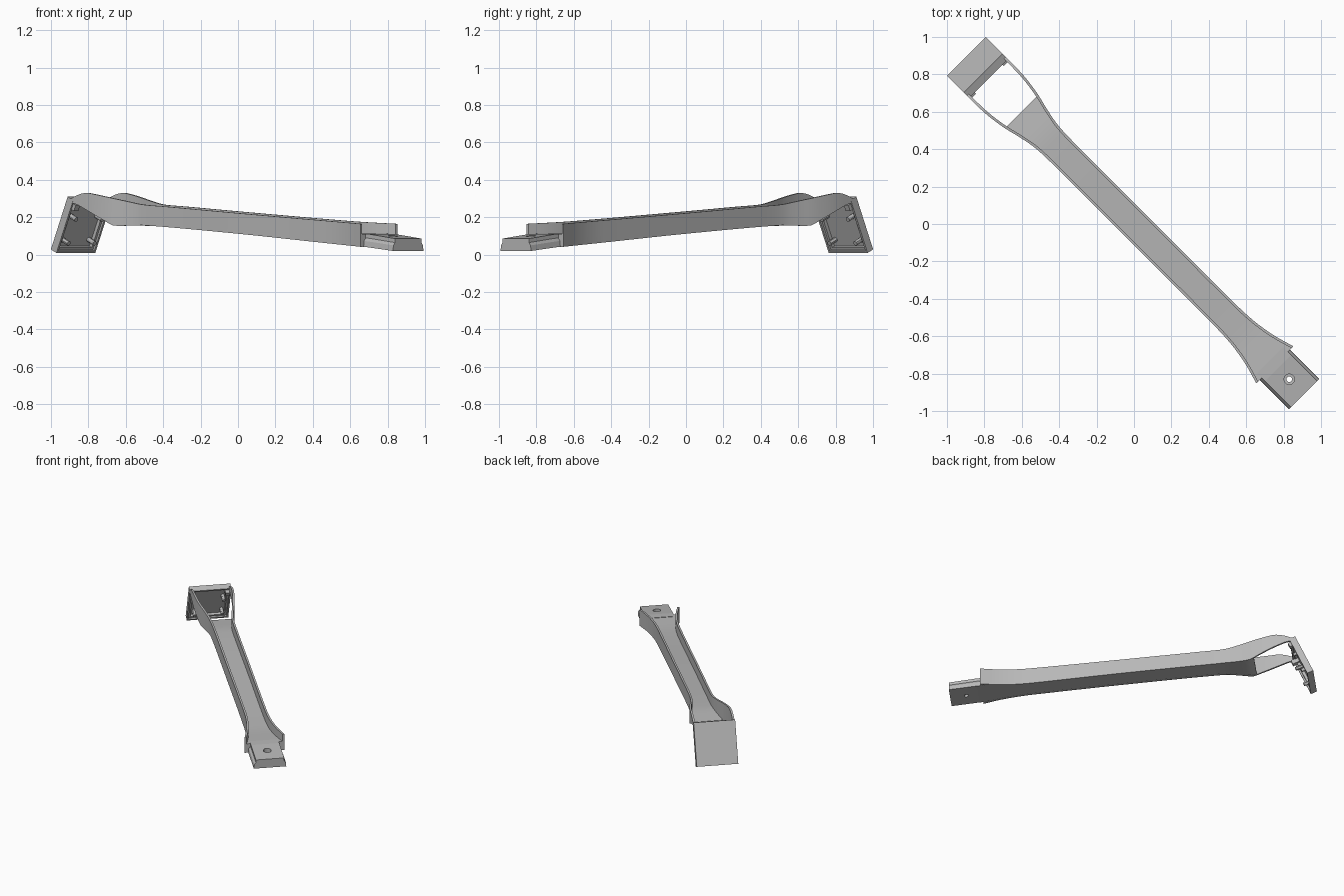
import bpy, bmesh, math
from mathutils import Vector, Matrix

if "Cube" in bpy.data.objects:
    bpy.data.objects.remove(bpy.data.objects["Cube"])

R = math.sqrt(0.5)
# local axes: u runs along the arm (pad end to foot end), v runs across it
FRAME = Matrix(((R, R, 0, 0), (-R, R, 0, 0), (0, 0, 1, 0), (0, 0, 0, 1)))

grey = bpy.data.materials.new("plain_grey")
grey.diffuse_color = (0.48, 0.48, 0.48, 1)
grey.use_nodes = True
grey.node_tree.nodes["Principled BSDF"].inputs["Base Color"].default_value = grey.diffuse_color


def finish(name, bm, smooth=True):
    bmesh.ops.recalc_face_normals(bm, faces=bm.faces)
    bm.transform(FRAME)
    me = bpy.data.meshes.new(name)
    bm.to_mesh(me)
    bm.free()
    me.materials.append(grey)
    ob = bpy.data.objects.new(name, me)
    bpy.context.collection.objects.link(ob)
    if smooth:
        bpy.ops.object.select_all(action='DESELECT')
        bpy.context.view_layer.objects.active = ob
        ob.select_set(True)
        bpy.ops.object.shade_smooth_by_angle(angle=math.radians(30))
    return ob


def loft(name, rings, smooth=True):
    """Join equal rings of points into a closed solid."""
    bm = bmesh.new()
    vs = [[bm.verts.new(p) for p in ring] for ring in rings]
    n = len(vs[0])
    for a, b in zip(vs, vs[1:]):
        for i in range(n):
            j = (i + 1) % n
            bm.faces.new((a[i], a[j], b[j], b[i]))
    bm.faces.new(vs[0])
    bm.faces.new(vs[-1])
    return finish(name, bm, smooth)


def curve(pts, u):
    """Smooth monotone-ish interpolation through (u, value) points."""
    u = min(max(u, pts[0][0]), pts[-1][0])
    k = next(i for i in range(len(pts) - 1) if u <= pts[i + 1][0])

    def slope(i):
        a, b = pts[max(i - 1, 0)], pts[min(i + 1, len(pts) - 1)]
        return (b[1] - a[1]) / (b[0] - a[0])
    (u0, y0), (u1, y1) = pts[k], pts[k + 1]
    h = u1 - u0
    t = (u - u0) / h
    return ((2*t**3 - 3*t**2 + 1) * y0 + (t**3 - 2*t**2 + t) * h * slope(k)
            + (3*t**2 - 2*t**3) * y1 + (t**3 - t**2) * h * slope(k + 1))


# arm outlines along u: half width, wall top, wall bottom, web top
HALF = [(-1.13, .147), (-.98, .144), (-.86, .128), (-.75, .102), (-.65, .085), (-.5, .081),
        (0, .081), (.7, .081), (.83, .088), (.95, .108), (1.065, .140)]
TOP = [(-1.13, .292), (-1.08, .315), (-1.01, .330), (-.94, .322), (-.74, .285), (-.64, .268),
       (-.48, .258), (.08, .222), (.8, .178), (1.065, .165)]
LOW = [(-1.13, .278), (-1.07, .268), (-.87, .178), (-.83, .157), (-.74, .155), (-.63, .157),
       (.08, .112), (.8, .058), (1.065, .042)]
WEB = [(-.85, .175), (-.63, .188), (.08, .150), (.8, .106), (1.065, .110)]


def stations(a, b, n):
    return [a + (b - a) * i / n for i in range(n + 1)]


# two side walls, splaying into a fork at the pad end
WALL = .014
for side, label in ((-1, "left"), (1, "right")):
    rings = []
    for u in stations(-1.13, 1.065, 72):
        w, zt, zb = curve(HALF, u), curve(TOP, u), curve(LOW, u)
        rings.append([(u, side * w, zb), (u, side * w, zt),
                      (u, side * (w - WALL), zt), (u, side * (w - WALL), zb)])
    loft("arm_wall_" + label, rings)

# floor of the channel between the walls
rings = []
for u in stations(-.85, 1.065, 60):
    w, zb, zt = curve(HALF, u) - WALL * .5, curve(LOW, u) + .001, curve(WEB, u)
    rings.append([(u, -w, zb), (u, w, zb), (u, w, zt), (u, -w, zt)])
loft("arm_floor", rings)

# foot block with stepped sides
rings = []
for u, zb, zt in ((1.03, .044, .112), (1.09, .040, .110), (1.287, .020, .086)):
    half = [(.115, 0), (.112, .45), (.100, .68), (.100, 1)]
    prof = half + [(-v, f) for v, f in reversed(half)]
    rings.append([(u, v, zb + (zt - zb) * f) for v, f in prof])
foot = loft("foot_block", rings, False)

# screw hole with countersink
sides = 16
rings = [[(1.174 + r * math.cos(2 * math.pi * i / sides), r * math.sin(2 * math.pi * i / sides), z)
          for i in range(sides)]
         for z, r in ((-.05, .015), (.065, .015), (.066, .028), (.2, .028))]
cutter = loft("hole_cutter", rings, False)
cutter.hide_render = True
cutter.hide_viewport = True
cut = foot.modifiers.new("screw_hole", 'BOOLEAN')
cut.object = cutter
cut.operation = 'DIFFERENCE'
cut.solver = 'EXACT'

# pad frame: s up the plate, v across, n out of the back towards the arm
base = Vector((-1.268, 0, .028))
s_dir = Vector((.127, 0, .282)).normalized()
n_dir = Vector((s_dir.z, 0, -s_dir.x))
LEN, THICK, PADW = .309, .046, .147


def pad_point(s, v, n):
    return base + s_dir * s + n_dir * n + Vector((0, v, 0))


def pad_box(bm, s0, s1, v0, v1, n0, n1):
    vs = [bm.verts.new(pad_point(s, v, n)) for n in (n0, n1)
          for s, v in ((s0, v0), (s1, v0), (s1, v1), (s0, v1))]
    faces = [bm.faces.new([vs[i] for i in q]) for q in
             ((0, 1, 2, 3), (4, 5, 6, 7), (0, 1, 5, 4), (1, 2, 6, 5), (2, 3, 7, 6), (3, 0, 4, 7))]
    return faces[1]


# hollow pad tray, with a ledge inside the rim
bm = bmesh.new()
back = pad_box(bm, 0, LEN, -PADW, PADW, 0, THICK)
bmesh.ops.recalc_face_normals(bm, faces=bm.faces)
for inset, depth in ((.012, .012), (.014, .020)):
    bmesh.ops.inset_region(bm, faces=[back], thickness=inset, use_even_offset=True)
    ext = bmesh.ops.extrude_face_region(bm, geom=[back])
    bmesh.ops.delete(bm, geom=[back], context='FACES')
    back = next(f for f in ext['geom'] if isinstance(f, bmesh.types.BMFace))
    bmesh.ops.translate(bm, verts=back.verts, vec=-n_dir * depth)
finish("pad_tray", bm, False)

# pegs in the tray corners and brackets under the fork tips
for side, label in ((-1, "left"), (1, "right")):
    for s, level in ((.065, "lower"), (.205, "upper")):
        rings = [[pad_point(s + .013 * math.cos(a), side * .098 + .013 * math.sin(a), n)
                  for a in [2 * math.pi * i / 12 for i in range(12)]] for n in (.012, .066)]
        loft("peg_%s_%s" % (level, label), rings)
    bm = bmesh.new()
    v0, v1 = sorted((side * .105, side * .138))
    pad_box(bm, .255, .288, v0, v1, .012, .066)
    finish("bracket_" + label, bm, False)
